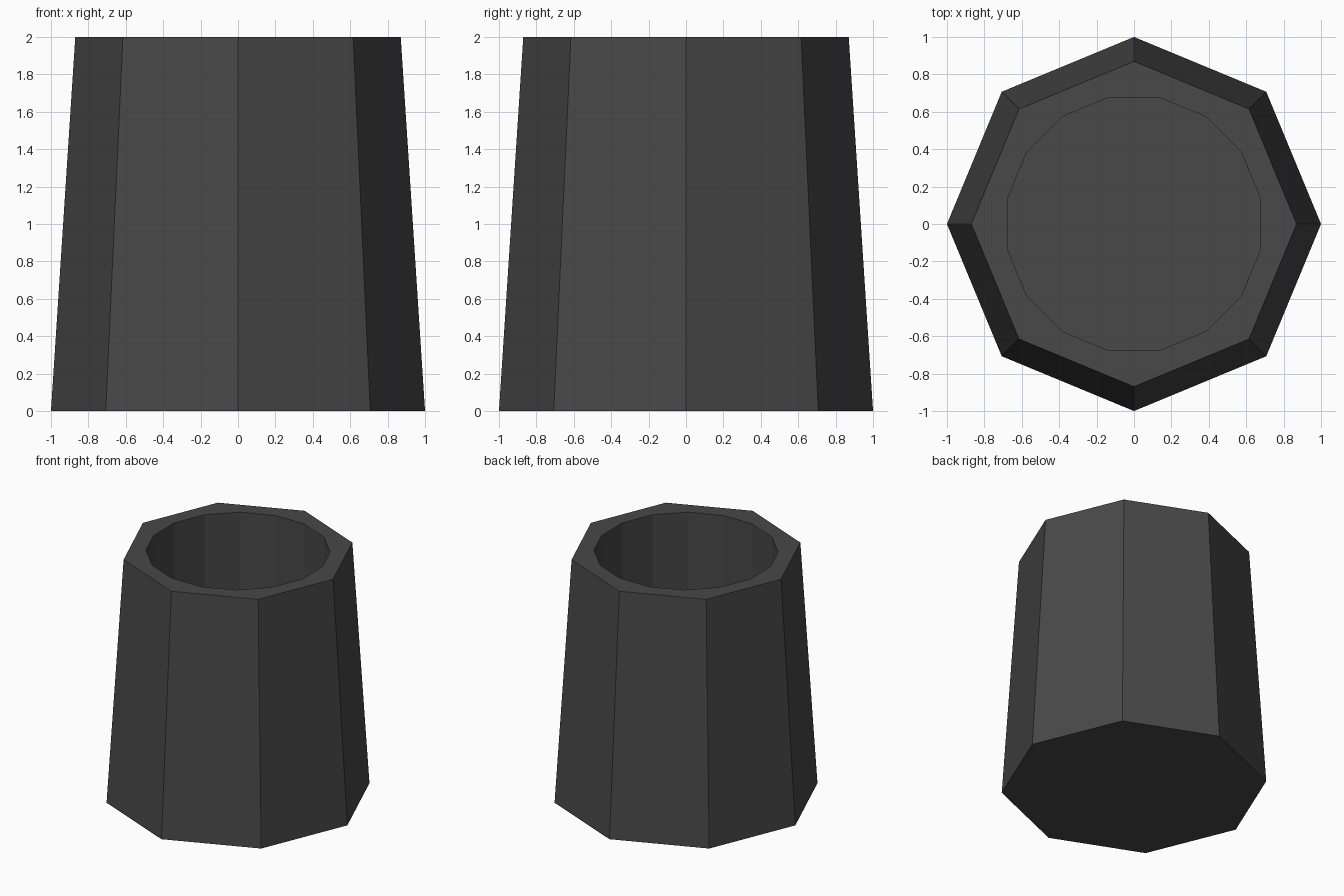
import bpy
import math

if "Cube" in bpy.data.objects:
    bpy.data.objects.remove(bpy.data.objects["Cube"])

HEIGHT = 2.0
FLOOR = 0.2

mat = bpy.data.materials.new("charcoal grey")
mat.diffuse_color = (0.065, 0.065, 0.065, 1.0)
mat.use_nodes = True
mat.node_tree.nodes["Principled BSDF"].inputs["Base Color"].default_value = mat.diffuse_color

# Tapered eight-sided body, corners on the x and y axes
bpy.ops.mesh.primitive_cone_add(vertices=8, radius1=1.0, radius2=0.87,
                                depth=HEIGHT, location=(0, 0, HEIGHT / 2))
body = bpy.context.object
body.name = "cup_body"
body.data.materials.append(mat)

# Sixteen-sided straight bore, flats facing the axes
bpy.ops.mesh.primitive_cylinder_add(vertices=16, radius=0.69, depth=HEIGHT,
                                    location=(0, 0, FLOOR + HEIGHT / 2),
                                    rotation=(0, 0, math.pi / 16))
bore = bpy.context.object
bore.name = "bore_cutter"
bore.data.materials.append(mat)
bore.hide_render = True

# Cut the bore, leaving a closed floor
cut = body.modifiers.new("bore", 'BOOLEAN')
cut.operation = 'DIFFERENCE'
cut.solver = 'EXACT'
cut.object = bore
bpy.context.view_layer.objects.active = body
bpy.ops.object.modifier_apply(modifier=cut.name)
bpy.data.objects.remove(bore, do_unlink=True)
